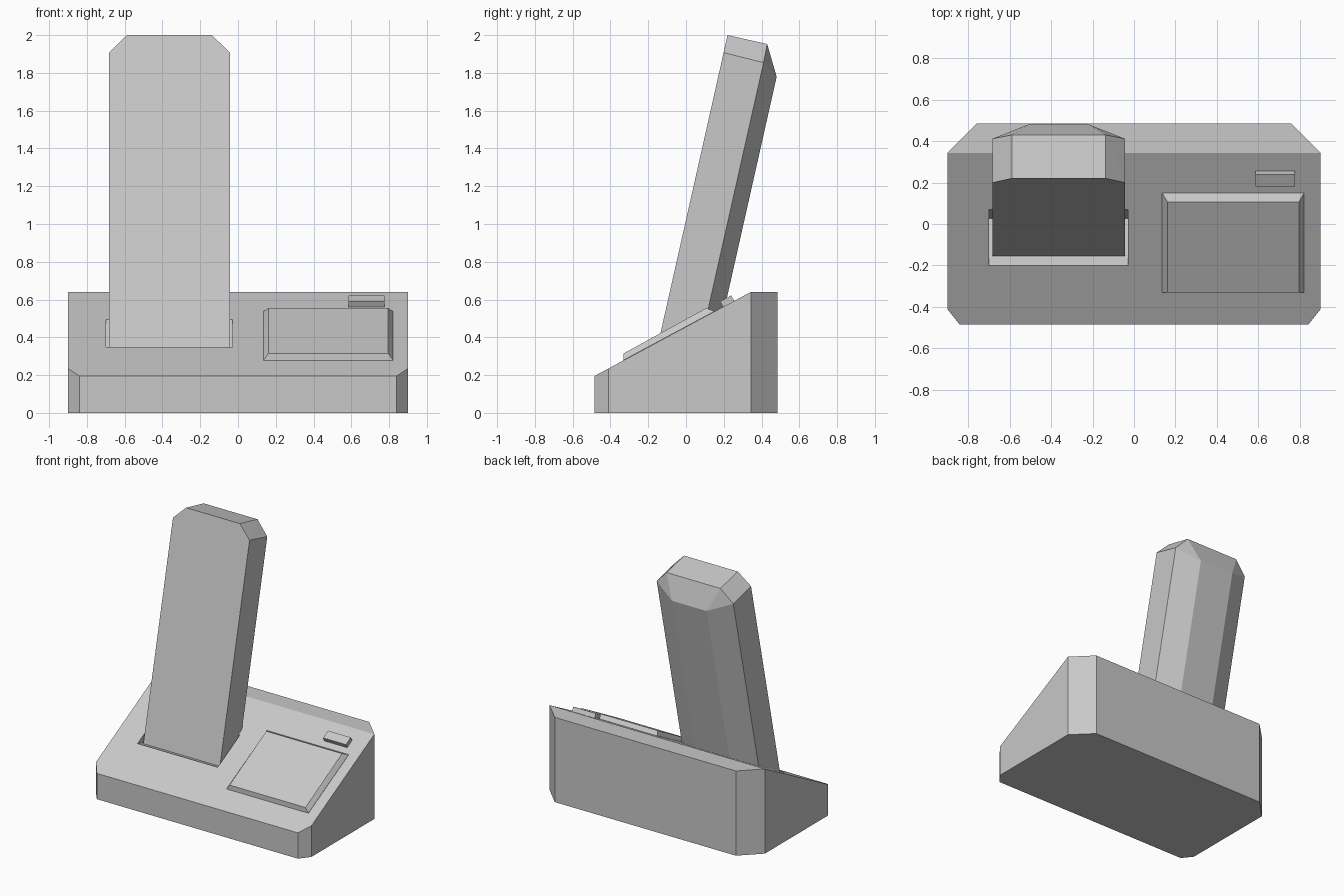
import bpy, bmesh, math
from mathutils import Matrix, Vector

cube = bpy.data.objects.get("Cube")
if cube:
    bpy.data.objects.remove(cube, do_unlink=True)

grey = bpy.data.materials.new("light_grey")
grey.use_nodes = True
colour = (0.58, 0.58, 0.58, 1)
grey.diffuse_color = colour
grey.node_tree.nodes["Principled BSDF"].inputs["Base Color"].default_value = colour


def finish(name, bm, matrix=Matrix()):
    """Turn a bmesh into a flat-shaded grey object."""
    bmesh.ops.transform(bm, matrix=matrix, verts=bm.verts)
    bmesh.ops.recalc_face_normals(bm, faces=bm.faces)
    mesh = bpy.data.meshes.new(name)
    bm.to_mesh(mesh)
    bm.free()
    mesh.materials.append(grey)
    obj = bpy.data.objects.new(name, mesh)
    bpy.context.collection.objects.link(obj)
    return obj


def mirrored_solid(name, half, matrix):
    """Convex faceted solid from corner points mirrored in x."""
    bm = bmesh.new()
    for x, y, z in half:
        for side in (-1, 1):
            bm.verts.new((side * x, y, z))
    bmesh.ops.convex_hull(bm, input=bm.verts)
    bmesh.ops.dissolve_limit(bm, angle_limit=math.radians(1),
                             verts=bm.verts, edges=bm.edges)
    return finish(name, bm, matrix)


def tilted(origin, angle):
    return Matrix.Translation(origin) @ Matrix.Rotation(angle, 4, "X")


# Base: chamfered footprint, raised, then cut by the sloping front deck
plan = [(0.84, -0.485), (0.9, -0.41), (0.9, 0.343), (0.757, 0.485)]
plan += [(-x, y) for x, y in reversed(plan)]
bm = bmesh.new()
floor = bm.faces.new([bm.verts.new((x, y, 0)) for x, y in plan])
wall = bmesh.ops.extrude_face_region(bm, geom=[floor])
bmesh.ops.translate(bm, vec=(0, 0, 0.64),
                    verts=[v for v in wall["geom"] if isinstance(v, bmesh.types.BMVert)])
if floor not in bm.faces:
    bmesh.ops.holes_fill(bm, edges=bm.edges)
slope = math.atan2(0.445, 0.828)
cut = bmesh.ops.bisect_plane(
    bm, geom=bm.verts[:] + bm.edges[:] + bm.faces[:],
    plane_co=(0, 0.343, 0.64), plane_no=(0, -math.sin(slope), math.cos(slope)),
    clear_outer=False)
normal = Vector((0, -math.sin(slope), math.cos(slope)))
above = [v for v in bm.verts if (v.co - Vector((0, 0.343, 0.64))).dot(normal) > 0.0001]
bmesh.ops.delete(bm, geom=above, context="VERTS")
bmesh.ops.holes_fill(bm, edges=[e for e in bm.edges if e.is_boundary])
base = finish("base", bm)

# Slot: shallow tilted recess that holds the handset
lean = -math.atan(0.225)
cutter = mirrored_solid(
    "slot_cutter", [(0.335, y, z) for y in (0, 0.231) for z in (0, 0.5)],
    tilted((-0.365, -0.2, 0.345), lean))
cutter.hide_render = True
boolean = base.modifiers.new("slot", "BOOLEAN")
boolean.operation = "DIFFERENCE"
boolean.solver = "EXACT"
boolean.object = cutter
bpy.context.view_layer.objects.active = base
bpy.ops.object.modifier_apply(modifier="slot")
bpy.data.objects.remove(cutter, do_unlink=True)

# Handset: flat front, chamfered back and clipped top, origin at its top front edge
foot = -1.72
mirrored_solid("handset", [
    (0.225, 0, 0), (0.225, 0.215, 0),
    (0.32, 0, -0.095), (0.32, 0.218, -0.1), (0.145, 0.302, -0.158),
    (0.32, 0, foot), (0.32, 0.218, foot), (0.145, 0.302, foot),
], tilted((-0.363, 0.22, 2.0), lean))

# Keypad panel: raised plate with bevelled sides and back
mirrored_solid("keypad_panel", [
    (0.342, -0.33, 0.265), (0.342, 0.15, 0.523),
    (0.342, -0.33, 0.28), (0.342, 0.15, 0.538),
    (0.317, -0.33, 0.315), (0.317, 0.107, 0.555),
], Matrix.Translation((0.478, 0, 0)))

# Button: small block standing square to the deck
mirrored_solid(
    "button", [(0.095, y, z) for y in (0, 0.067) for z in (-0.01, 0.033)],
    tilted((0.68, 0.196, 0.561), slope))
